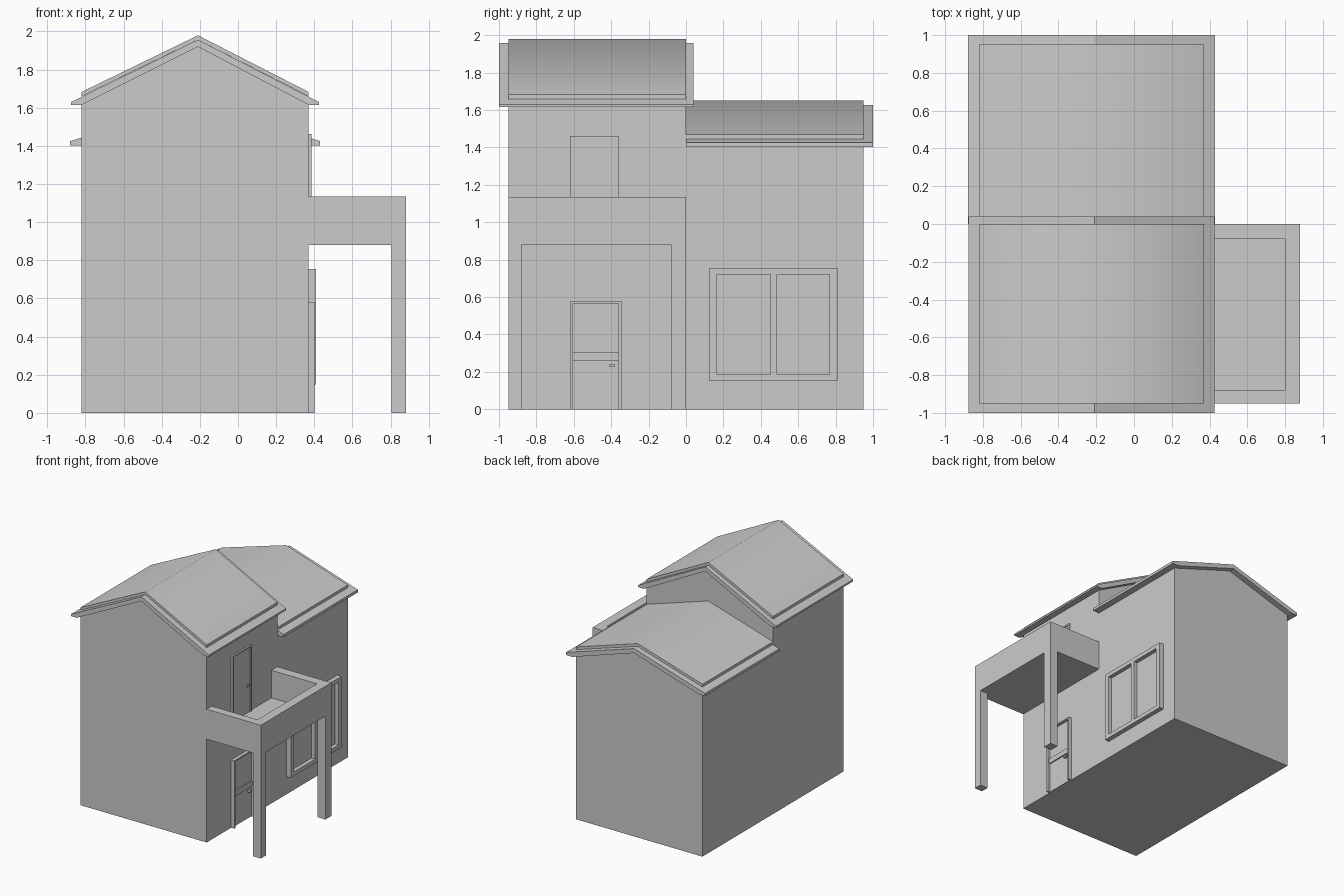
import bpy, bmesh, math

if "Cube" in bpy.data.objects:
    bpy.data.objects.remove(bpy.data.objects["Cube"])

L, R, RIDGE = -0.82, 0.37, -0.21      # side walls and ridge line in x


def finish(name, bm, smooth=False):
    bmesh.ops.recalc_face_normals(bm, faces=bm.faces)
    me = bpy.data.meshes.new(name)
    bm.to_mesh(me)
    bm.free()
    ob = bpy.data.objects.new(name, me)
    bpy.context.collection.objects.link(ob)
    if smooth:
        bpy.ops.object.select_all(action='DESELECT')
        ob.select_set(True)
        bpy.context.view_layer.objects.active = ob
        bpy.ops.object.shade_smooth_by_angle(angle=math.radians(60))
    return ob


def prism(name, pts, axis, a, b, smooth=False):
    """Extrude a 2D profile from a to b along y (xz profile) or z (xy profile)."""
    bm = bmesh.new()
    at = (lambda p: (p[0], a, p[1])) if axis == 'y' else (lambda p: (p[0], p[1], a))
    face = bm.faces.new([bm.verts.new(at(p)) for p in pts])
    new = bmesh.ops.extrude_face_region(bm, geom=[face])['geom']
    vec = (0, b - a, 0) if axis == 'y' else (0, 0, b - a)
    bmesh.ops.translate(bm, vec=vec, verts=[v for v in new if isinstance(v, bmesh.types.BMVert)])
    return finish(name, bm, smooth)


def boxes(name, *spans):
    """One object made of boxes, each (x0, x1, y0, y1, z0, z1)."""
    bm = bmesh.new()
    for x0, x1, y0, y1, z0, z1 in spans:
        for v in bmesh.ops.create_cube(bm, size=1)['verts']:
            v.co = (x1 if v.co.x > 0 else x0, y1 if v.co.y > 0 else y0, z1 if v.co.z > 0 else z0)
    return finish(name, bm)


def house_block(name, y0, y1, eave, peak):
    prism(name + "_walls", [(L, 0), (R, 0), (R, eave), (RIDGE, peak), (L, eave)], 'y', y0, y1)


def roof(name, tips, low_y, up_y, eave, under, tip_top, low_peak, seat, up_peak):
    # overhanging lower layer with flat eave soffits
    l, r = tips
    prism(name + "_eaves",
          [(l, eave), (L, eave), (RIDGE, under), (R, eave), (r, eave),
           (r, tip_top), (RIDGE, low_peak), (l, tip_top)], 'y', *low_y)
    # smaller covering on top
    prism(name + "_covering",
          [(L, seat), (RIDGE, low_peak), (R, seat),
           (R, seat + 0.023), (RIDGE, up_peak), (L, seat + 0.023)], 'y', *up_y, smooth=True)


# Tall front block and lower rear block
house_block("front", -0.95, 0, 1.615, 1.92)
house_block("rear", 0, 0.95, 1.405, 1.59)
roof("front_roof", (-0.875, 0.425), (-1, 0.04), (-0.95, 0), 1.615, 1.92, 1.63, 1.957, 1.66, 1.98)
roof("rear_roof", (-0.88, 0.43), (0, 1), (0, 0.95), 1.402, 1.59, 1.425, 1.628, 1.445, 1.652)

# Balcony: U-shaped parapet, floor and two posts
prism("balcony_parapet",
      [(R, -0.95), (0.88, -0.95), (0.88, 0), (R, 0),
       (R, -0.08), (0.80, -0.08), (0.80, -0.88), (R, -0.88)], 'z', 0.88, 1.135)
boxes("balcony_floor", (R, 0.80, -0.88, -0.08, 0.88, 0.90))
for i, (y0, y1) in enumerate(((-0.95, -0.88), (-0.08, 0))):
    boxes(f"balcony_post_{i + 1}", (0.805, 0.88, y0, y1, 0, 0.88))


# Doors: frame, recessed leaf with cross rail, handle
def door(name, y0, y1, z0, z1, depth):
    x1 = R + depth
    t = 0.015
    boxes(name + "_frame", (R, x1, y0, y0 + t, z0, z1), (R, x1, y1 - t, y1, z0, z1),
          (R, x1, y0 + t, y1 - t, z1 - 0.012, z1))
    boxes(name + "_leaf", (R - 0.01, R + 0.007, y0 + t, y1 - t, z0, z1 - 0.012))
    boxes(name + "_handle", (R, x1, y1 - 0.065, y1 - 0.035, z0 + 0.225, z0 + 0.24))


door("lower_door", -0.62, -0.345, 0, 0.578, 0.03)
boxes("lower_door_rail", (R, R + 0.018, -0.605, -0.36, 0.26, 0.305))
door("balcony_door", -0.62, -0.36, 0.90, 1.462, 0.015)

# Window: stiles, rails and two panes
x1 = 0.41
boxes("window_frame",
      *[(R, x1, a, b, 0.15, 0.755) for a, b in ((0.125, 0.167), (0.453, 0.487), (0.767, 0.81))],
      *[(R, x1, a, b, c, d) for a, b in ((0.167, 0.453), (0.487, 0.767))
        for c, d in ((0.15, 0.185), (0.72, 0.755))])
boxes("window_panes", *[(R - 0.01, R + 0.005, a, b, 0.185, 0.72)
                        for a, b in ((0.167, 0.453), (0.487, 0.767))])
